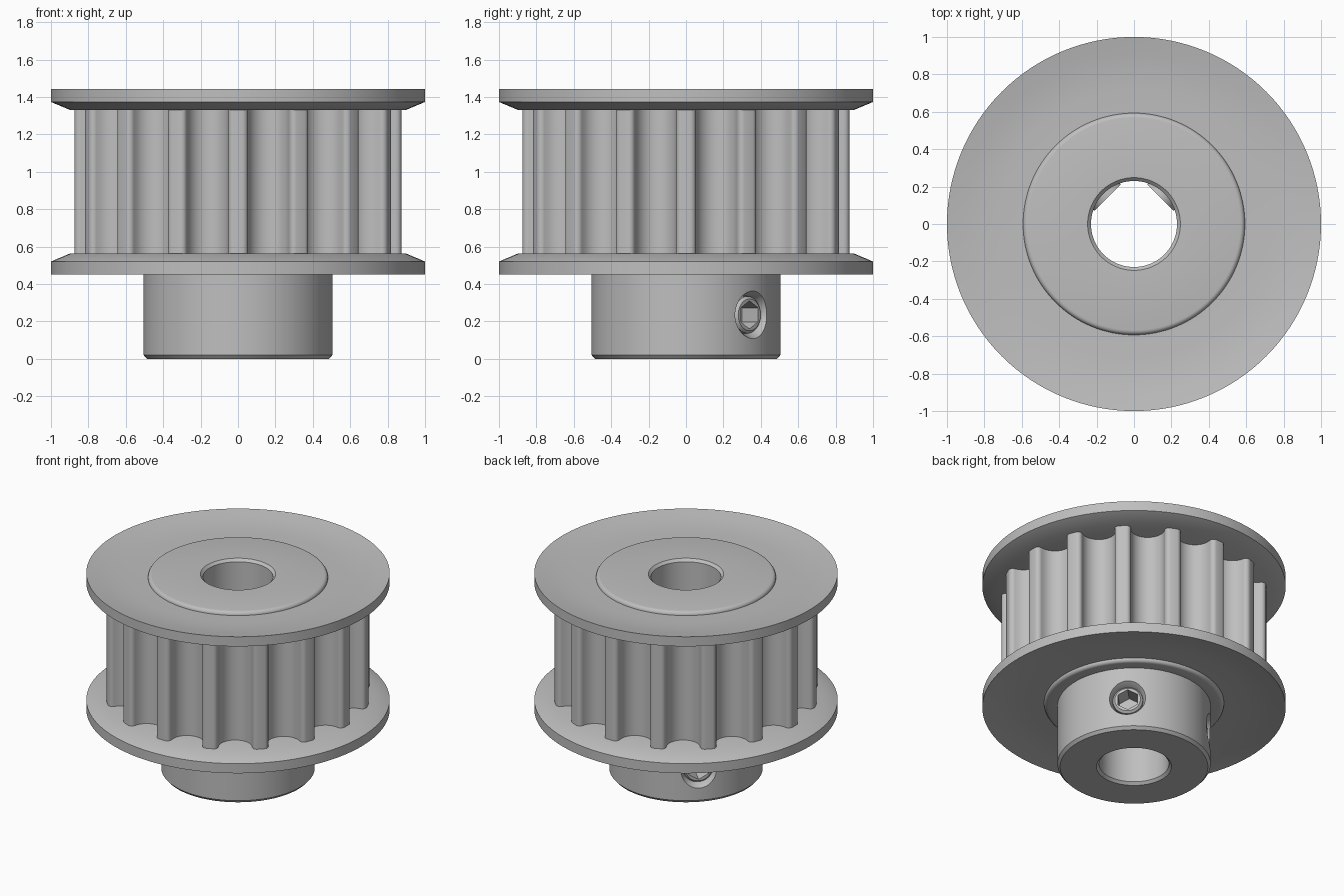
import bpy
import bmesh
from math import pi, sin, cos, radians
from mathutils import Matrix, Vector

cube = bpy.data.objects.get("Cube")
if cube:
    bpy.data.objects.remove(cube, do_unlink=True)

GREY = (0.52, 0.52, 0.52, 1)
steel = bpy.data.materials.new("grey steel")
steel.use_nodes = True
steel.diffuse_color = GREY
steel.node_tree.nodes["Principled BSDF"].inputs["Base Color"].default_value = GREY


def finish(name, bm, matrix=None):
    """Turn a bmesh into a named steel object."""
    bmesh.ops.remove_doubles(bm, verts=bm.verts, dist=1e-5)
    bmesh.ops.recalc_face_normals(bm, faces=bm.faces)
    mesh = bpy.data.meshes.new(name)
    bm.to_mesh(mesh)
    bm.free()
    if matrix:
        mesh.transform(matrix)
    mesh.materials.append(steel)
    obj = bpy.data.objects.new(name, mesh)
    bpy.context.collection.objects.link(obj)
    return obj


def skin(bm, loops):
    """Join a closed series of closed point loops with quads."""
    rings = [[bm.verts.new(p) for p in loop] for loop in loops]
    for i, a in enumerate(rings):
        b = rings[(i + 1) % len(rings)]
        for j in range(len(a)):
            k = (j + 1) % len(a)
            bm.faces.new((a[j], a[k], b[k], b[j]))


def lathe(name, profile, segments=96, matrix=None):
    """Revolve a closed (radius, height) profile about the z axis."""
    bm = bmesh.new()
    turns = [2 * pi * i / segments for i in range(segments)]
    skin(bm, [[(r * cos(t), r * sin(t), z) for t in turns] for r, z in profile])
    return finish(name, bm, matrix)


def cut(obj, cutter):
    """Subtract the cutter and discard it."""
    cutter.hide_render = True
    mod = obj.modifiers.new("cut", 'BOOLEAN')
    mod.operation = 'DIFFERENCE'
    mod.solver = 'EXACT'
    mod.object = cutter
    bpy.context.view_layer.objects.active = obj
    bpy.ops.object.modifier_apply(modifier=mod.name)
    bpy.data.objects.remove(cutter, do_unlink=True)


def arc(cx, cy, r, start, end, steps):
    angles = [radians(start + (end - start) * i / steps) for i in range(steps + 1)]
    return [Vector((cx + r * cos(a), cy + r * sin(a))) for a in angles]


BOTTOM, TOP = 0.45, 1.443
parts = []

# Hub, centre boss and bore in one turned piece
boss_top = arc(0.568, TOP - 0.035, 0.025, 0, 90, 4)
boss_low = arc(0.568, BOTTOM + 0.035, 0.025, -90, 0, 4)
hub = lathe("hub", [(0.248, 0), (0.487, 0), (0.505, 0.02), (0.505, BOTTOM + 0.01),
                    *boss_low, *boss_top, (0.248, TOP - 0.01),
                    (0.23, TOP - 0.028), (0.23, 0.018)], 128)
parts.append(hub)

# Dished flanges, the upper one mirrored from the lower
flange = [(0.55, 0.036), (0.72, 0.034), (0.82, 0.028), (0.91, 0.016), (1, 0),
          (1, 0.07), (0.9, 0.112), (0.55, 0.112)]
parts.append(lathe("lower_flange", [(r, BOTTOM + z) for r, z in flange], 128))
parts.append(lathe("upper_flange", [(r, TOP - z) for r, z in flange], 128))

# Toothed ring: round grooves with filleted tooth tips
TEETH, GROOVE, FILLET, AXIS = 16, 0.112, 0.03, 0.833
side = GROOVE + FILLET
groove = (arc(-side, AXIS, FILLET, 100, 0, 6)
          + arc(0, AXIS, GROOVE, 180, 360, 14)[1:-1]
          + arc(side, AXIS, FILLET, 180, 80, 6))
outline = []
for i in range(TEETH):
    turn = Matrix.Rotation(-2 * pi * (i + 0.5) / TEETH, 2)
    outline += [turn @ p for p in groove]
inner = [p.normalized() * 0.56 for p in outline]
low, high = BOTTOM + 0.1, TOP - 0.1
bm = bmesh.new()
skin(bm, [[(p.x, p.y, z) for p in ring] for ring, z in
          ((outline, low), (outline, high), (inner, high), (inner, low))])
parts.append(finish("toothed_ring", bm))

# Two hex socket set screws in countersunk holes at the back
for name, angle in (("left", 45), ("right", 135)):
    place = (Matrix.Translation((0, 0, 0.235))
             @ Matrix.Rotation(radians(angle), 4, 'Z') @ Matrix.Rotation(pi / 2, 4, 'Y'))
    cut(hub, lathe("hole_cutter", [(0, 0.1), (0.1, 0.1), (0.1, 0.455), (0.13, 0.51),
                                   (0.13, 0.6), (0, 0.6)], 48, place))
    screw = lathe(name + "_set_screw", [(0, 0.2), (0.099, 0.2), (0.099, 0.465),
                                        (0.085, 0.48), (0, 0.48)], 48, place)
    cut(screw, lathe("socket_cutter", [(0, 0.36), (0.075, 0.36), (0.075, 0.6), (0, 0.6)],
                     6, place))
    parts.append(screw)

# Smooth shading with crisp edges
bpy.ops.object.select_all(action='DESELECT')
for obj in parts:
    obj.select_set(True)
bpy.context.view_layer.objects.active = hub
bpy.ops.object.shade_smooth_by_angle(angle=radians(30))
